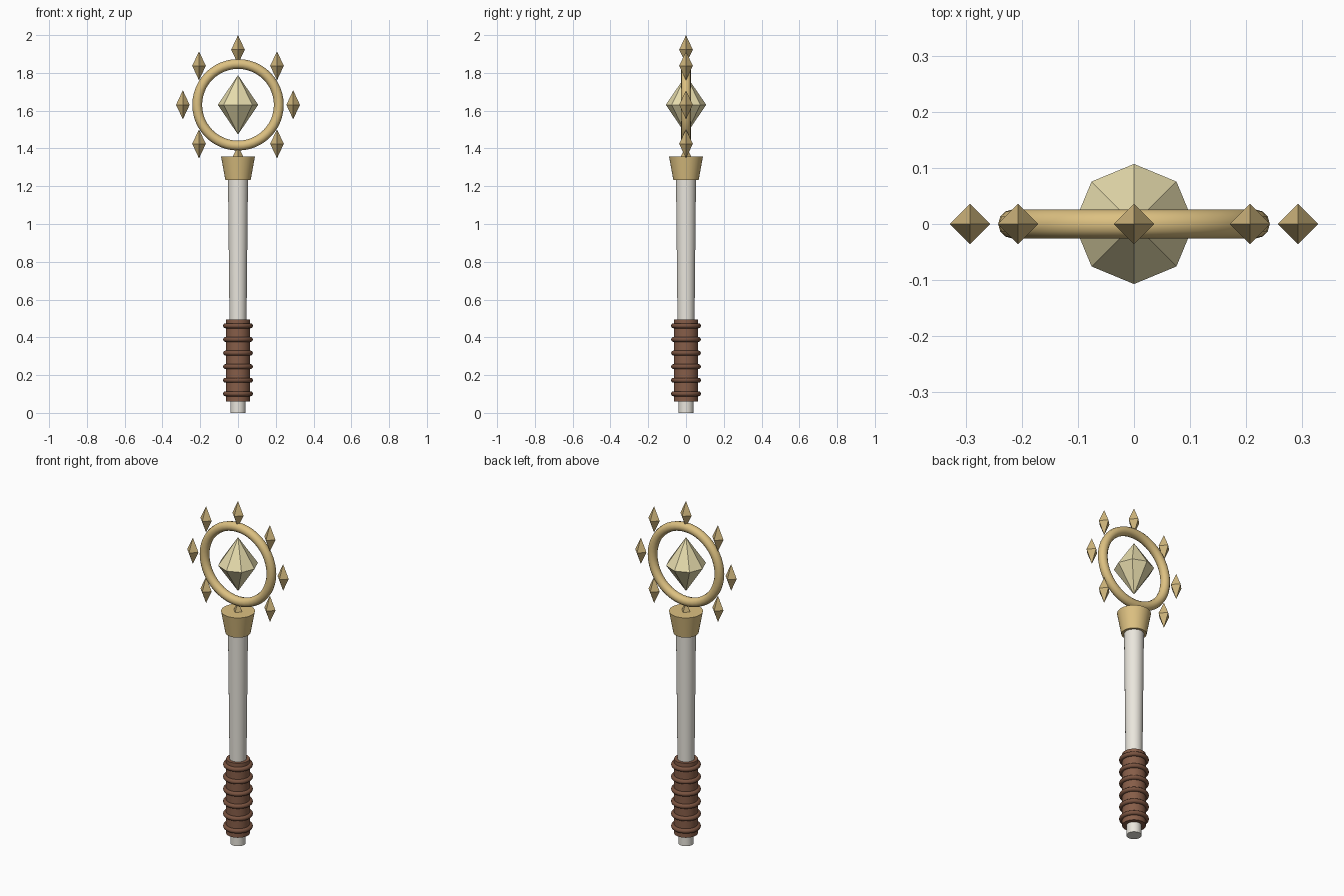
import bpy, bmesh, math

if "Cube" in bpy.data.objects:
    bpy.data.objects.remove(bpy.data.objects["Cube"])


def material(name, color):
    m = bpy.data.materials.new(name)
    m.diffuse_color = (*color, 1)
    m.use_nodes = True
    m.node_tree.nodes["Principled BSDF"].inputs["Base Color"].default_value = m.diffuse_color
    return m


GOLD = material("gold", (0.72, 0.53, 0.22))
SPIKE = material("dark_gold", (0.62, 0.46, 0.2))
PALE = material("pale_crystal", (0.8, 0.72, 0.42))
WHITE = material("ivory", (0.82, 0.79, 0.72))
BROWN = material("leather", (0.24, 0.11, 0.065))
CORD = material("cord", (0.19, 0.085, 0.05))


def finish(name, mat, smooth=True):
    ob = bpy.context.object
    ob.name = name
    ob.data.materials.append(mat)
    if smooth:
        bpy.ops.object.shade_smooth_by_angle(angle=math.radians(40))
    return ob


def tube(name, r0, r1, z0, z1, mat, sides=32):
    bpy.ops.mesh.primitive_cone_add(vertices=sides, radius1=r0, radius2=r1,
                                    depth=z1 - z0, location=(0, 0, (z0 + z1) / 2))
    return finish(name, mat)


def ring(name, major, minor, z, mat, upright=False):
    bpy.ops.mesh.primitive_torus_add(major_radius=major, minor_radius=minor,
                                     major_segments=48, minor_segments=12,
                                     location=(0, 0, z),
                                     rotation=(math.pi / 2 if upright else 0, 0, 0))
    return finish(name, mat)


def gem(name, sides, radius, half, x, z, mat):
    # double-ended pyramid with flat faces
    bm = bmesh.new()
    top, low = bm.verts.new((0, 0, half)), bm.verts.new((0, 0, -half))
    rim = [bm.verts.new((radius * math.cos(i * math.tau / sides),
                         radius * math.sin(i * math.tau / sides), 0))
           for i in range(sides)]
    for i in range(sides):
        a, b = rim[i], rim[(i + 1) % sides]
        bm.faces.new((a, b, top))
        bm.faces.new((b, a, low))
    me = bpy.data.meshes.new(name)
    bm.to_mesh(me)
    bm.free()
    ob = bpy.data.objects.new(name, me)
    ob.location = (x, 0, z)
    me.materials.append(mat)
    bpy.context.collection.objects.link(ob)


# Handle: tapered shaft, grip and wrapped cords
tube("shaft", 0.04, 0.053, 0, 1.25, WHITE)
tube("grip", 0.063, 0.063, 0.06, 0.495, BROWN)
for i in range(6):
    ring(f"grip_cord_{i + 1}", 0.066, 0.013, 0.101 + i * 0.072, CORD)

# Head: flared collar, upright ring and floating crystal
HEAD_Z = 1.631
tube("collar", 0.067, 0.09, 1.232, 1.358, GOLD)
ring("head_ring", 0.216, 0.026, HEAD_Z, GOLD, upright=True)
gem("center_crystal", 8, 0.107, 0.157, 0, HEAD_Z, PALE)

# Eight small spikes around the ring
for i in range(8):
    a = i * math.tau / 8
    gem(f"spike_{i + 1}", 4, 0.036, 0.077,
        0.292 * math.cos(a), HEAD_Z + 0.292 * math.sin(a), SPIKE)
